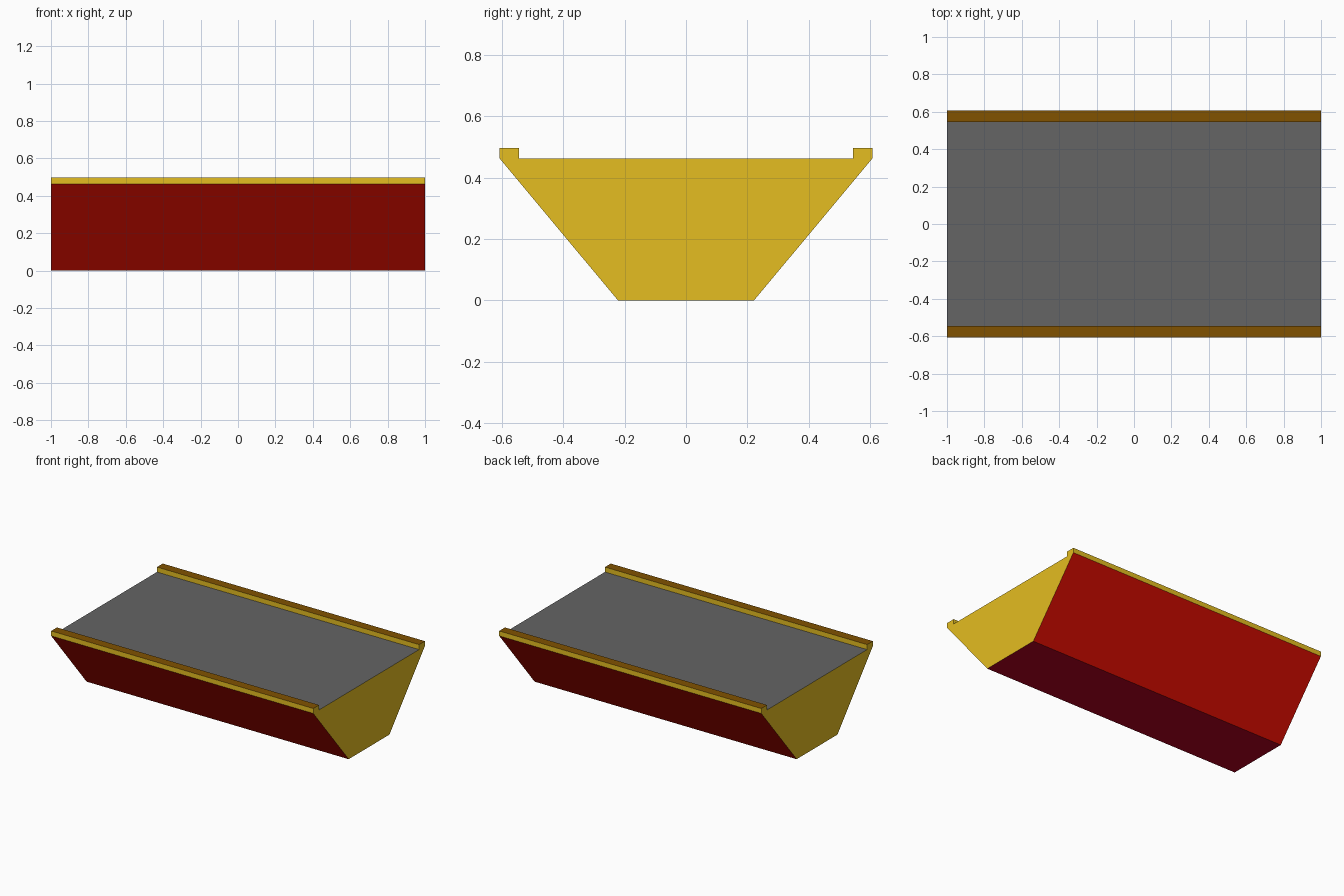
import bpy, bmesh

if "Cube" in bpy.data.objects:
    bpy.data.objects.remove(bpy.data.objects["Cube"])

HALF_LEN = 1.0
DECK_Z, KERB_Z = 0.463, 0.497


def material(name, rgb):
    m = bpy.data.materials.new(name)
    m.diffuse_color = (*rgb, 1)
    m.use_nodes = True
    m.node_tree.nodes["Principled BSDF"].inputs["Base Color"].default_value = m.diffuse_color
    return m


yellow = material("yellow", (0.78, 0.51, 0.015))
brown = material("brown", (0.22, 0.084, 0.0))
grey = material("grey", (0.128, 0.128, 0.128))
red = material("red", (0.72, 0.004, 0.0))
crimson = material("crimson", (0.45, 0.0, 0.014))


def extrude_profile(name, profile, mats, rule):
    """Extrude a (y, z) profile along x and colour faces by their normal."""
    bm = bmesh.new()
    face = bm.faces.new([bm.verts.new((-HALF_LEN, y, z)) for y, z in profile])
    ext = bmesh.ops.extrude_face_region(bm, geom=[face], use_keep_orig=True)
    verts = [v for v in ext["geom"] if isinstance(v, bmesh.types.BMVert)]
    bmesh.ops.translate(bm, verts=verts, vec=(2 * HALF_LEN, 0, 0))
    bmesh.ops.recalc_face_normals(bm, faces=bm.faces)
    bm.normal_update()
    for f in bm.faces:
        f.material_index = mats.index(rule(f.normal, f.calc_center_median()))
    me = bpy.data.meshes.new(name)
    bm.to_mesh(me)
    bm.free()
    for m in mats:
        me.materials.append(m)
    ob = bpy.data.objects.new(name, me)
    bpy.context.collection.objects.link(ob)
    return ob


def girder_colour(n, c):
    if n.z > 0.9:                       # kerb tops and road deck
        return brown if c.z > DECK_Z + 0.01 else grey
    if n.z < -0.9:                      # underside
        return crimson
    if n.z < -0.1:                      # sloping sides
        return red
    return yellow                       # end walls and kerb sides


# Right half of the section, mirrored to make the whole trough with its kerbs
half = [(0.222, 0), (0.608, DECK_Z), (0.608, KERB_Z), (0.545, KERB_Z), (0.545, DECK_Z)]
section = half + [(-y, z) for y, z in reversed(half)]
extrude_profile("bridge_deck", section, [yellow, brown, grey, red, crimson], girder_colour)
